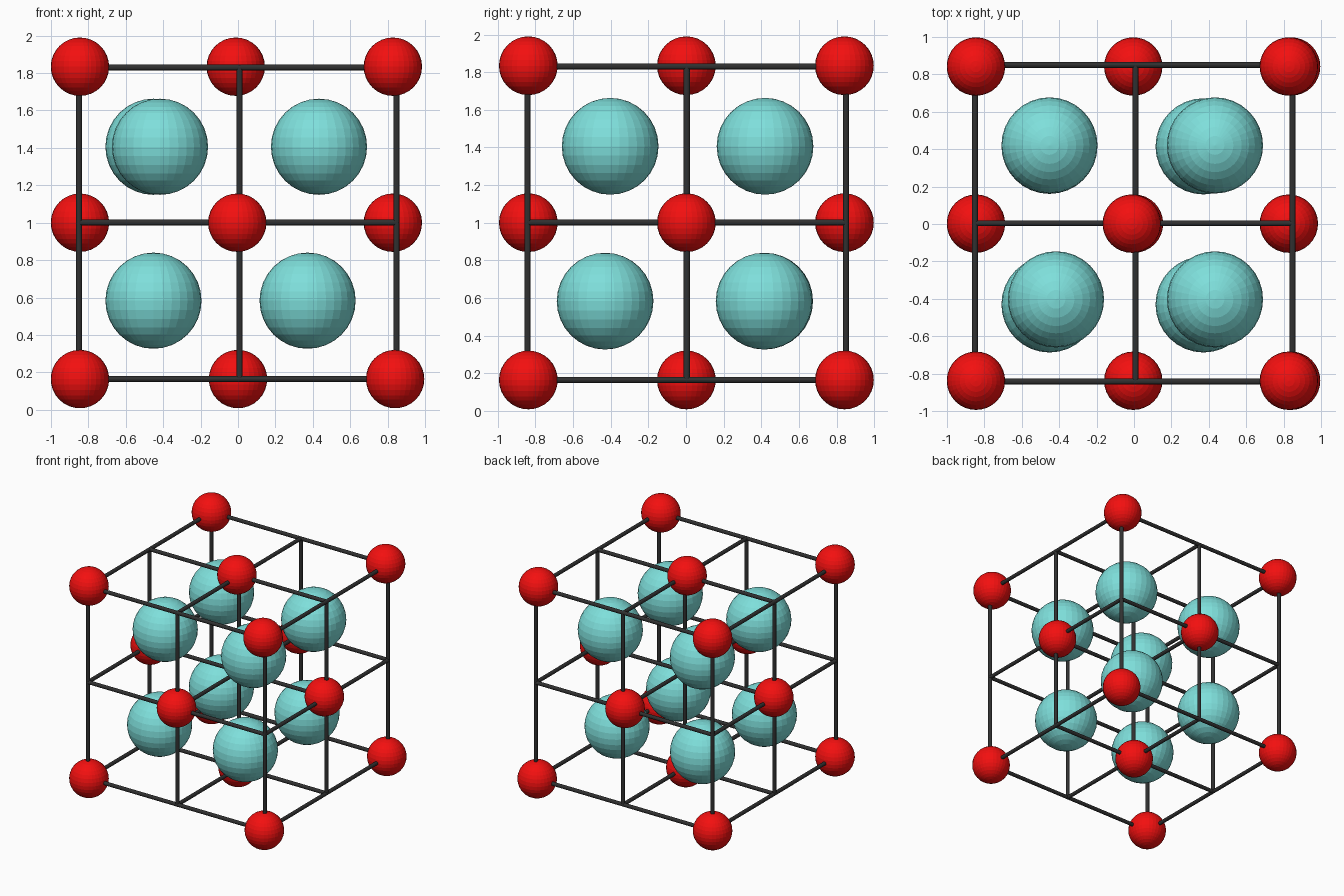
import bpy
from mathutils import Vector

if "Cube" in bpy.data.objects:
    bpy.data.objects.remove(bpy.data.objects["Cube"])


def material(name, rgb):
    m = bpy.data.materials.new(name)
    m.diffuse_color = (*rgb, 1)
    m.use_nodes = True
    m.node_tree.nodes["Principled BSDF"].inputs["Base Color"].default_value = m.diffuse_color
    return m


RED = material("red", (0.9, 0.005, 0.005))
CYAN = material("cyan", (0.21, 0.74, 0.71))
DARK = material("dark", (0.03, 0.03, 0.03))


def ball(name, loc, r, mat):
    bpy.ops.mesh.primitive_uv_sphere_add(segments=32, ring_count=16, radius=r, location=loc)
    o = bpy.context.object
    o.name = name
    o.data.materials.append(mat)


def rod(name, a, b, r=0.016):
    a, b = Vector(a), Vector(b)
    bpy.ops.mesh.primitive_cylinder_add(vertices=12, radius=r, depth=(b - a).length,
                                        location=(a + b) / 2)
    o = bpy.context.object
    o.name = name
    o.rotation_euler = (b - a).to_track_quat('Z', 'Y').to_euler()
    o.data.materials.append(DARK)


# Lattice frame: a 3 x 3 set of rods along each axis
H = 0.848
ZC = 1.0
XS, YS, ZS = (-0.851, 0.008, 0.847), (-0.842, 0.004, 0.85), (0.165, 1.0, 1.83)
for i in range(3):
    for j in range(3):
        rod("rod_x", (-H, YS[i], ZS[j]), (H, YS[i], ZS[j]))
        rod("rod_y", (XS[i], -H, ZS[j]), (XS[i], H, ZS[j]))
        rod("rod_z", (XS[i], YS[j], ZS[0]), (XS[i], YS[j], ZS[2]))

# Small balls on the corners and the face centres
RX = {-1: (-0.845, -0.845, -0.845), 0: (0.0, -0.004, -0.012), 1: (0.84, 0.828, 0.828)}
RY = (-0.838, 0.002, 0.842)
RZ = (0.164, 1.0, 1.834)
for i in (-1, 0, 1):
    for j in (-1, 0, 1):
        for k in (-1, 0, 1):
            if abs(i) + abs(j) + abs(k) in (1, 3):
                name = "corner_ball" if i and j and k else "face_ball"
                ball(name, (RX[i][k + 1], RY[j + 1], RZ[k + 1]), 0.156, RED)

# Large balls inside the eight small cells
for x, y, z in ((-0.452, -0.43, 0.583), (0.372, -0.43, 0.583),
                (-0.452, 0.418, 0.583), (0.372, 0.415, 0.583),
                (-0.417, -0.403, 1.406), (0.433, -0.403, 1.406),
                (-0.452, 0.42, 1.406), (0.433, 0.42, 1.406)):
    ball("inner_ball", (x, y, z), 0.257, CYAN)
